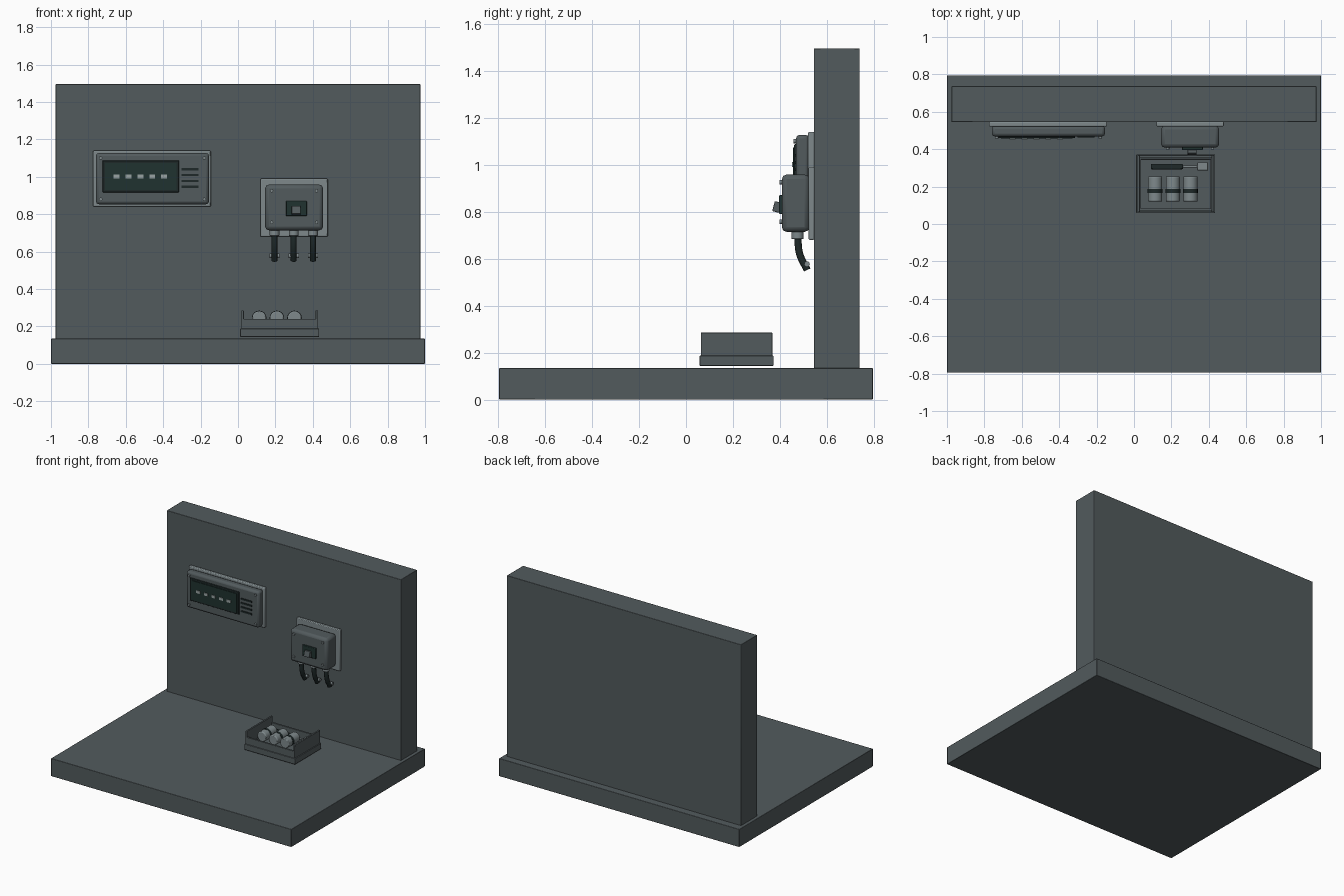
import bpy
from math import radians
from mathutils import Vector

old = bpy.data.objects.get("Cube")
if old:
    bpy.data.objects.remove(old)


def material(name, r, g, b):
    m = bpy.data.materials.new(name)
    m.use_nodes = True
    m.diffuse_color = (r, g, b, 1)
    bsdf = next(n for n in m.node_tree.nodes if n.type == 'BSDF_PRINCIPLED')
    bsdf.inputs["Base Color"].default_value = (r, g, b, 1)
    return m


slate = material("slate grey", 0.085, 0.104, 0.11)
steel = material("light steel", 0.21, 0.25, 0.26)
screen_green = material("dark green glass", 0.014, 0.032, 0.029)
rubber = material("black rubber", 0.013, 0.022, 0.022)
pale = material("pale grey", 0.32, 0.37, 0.37)


def finish(name, mat, bevel=0, segments=2):
    ob = bpy.context.object
    ob.name = name
    ob.data.materials.append(mat)
    if bevel:
        bpy.ops.object.transform_apply(location=False, rotation=False, scale=True)
        mod = ob.modifiers.new("rounded edges", 'BEVEL')
        mod.width = bevel
        mod.segments = segments
    bpy.ops.object.shade_smooth_by_angle(angle=radians(35))
    return ob


def box(name, mat, x, y, z, bevel=0, tilt=0):
    """Box from (low, high) ranges along each axis."""
    lo, hi = Vector((x[0], y[0], z[0])), Vector((x[1], y[1], z[1]))
    bpy.ops.mesh.primitive_cube_add(size=1, location=(lo + hi) / 2, rotation=(tilt, 0, 0))
    bpy.context.object.scale = hi - lo
    return finish(name, mat, bevel)


def rod(name, mat, centre, radius, length, axis='Y', sides=16, bevel=0):
    turn = {'X': (0, radians(90), 0), 'Y': (radians(90), 0, 0), 'Z': (0, 0, 0)}[axis]
    bpy.ops.mesh.primitive_cylinder_add(vertices=sides, radius=radius, depth=length,
                                        location=centre, rotation=turn)
    return finish(name, mat, bevel)


def screws(name, xs, zs, y):
    for x in xs:
        for z in zs:
            rod(name, steel, (x, y, z), 0.009, 0.014, sides=12)


# Floor slab and wall
box("floor_slab", slate, (-1, 1), (-0.795, 0.795), (0, 0.134), 0.003)
box("back_wall", slate, (-0.975, 0.975), (0.545, 0.738), (0.13, 1.495), 0.003)

# Display panel
box("display_backplate", steel, (-0.775, -0.145), (0.52, 0.546), (0.84, 1.14), 0.006)
box("display_body", slate, (-0.76, -0.155), (0.468, 0.525), (0.853, 1.127), 0.016)
box("display_bezel", rubber, (-0.725, -0.315), (0.46, 0.475), (0.917, 1.087), 0.004)
box("display_screen", screen_green, (-0.71, -0.33), (0.456, 0.462), (0.93, 1.073))
for i in range(5):
    x = -0.649 + i * 0.0635
    box("display_digit", pale, (x - 0.016, x + 0.016), (0.452, 0.458), (0.991, 1.011))
for i in range(4):
    z = 0.947 + i * 0.031
    box("display_vent", rubber, (-0.302, -0.21), (0.463, 0.471), (z - 0.006, z + 0.006))
screws("display_screw", (-0.734, -0.18), (0.88, 1.1), 0.465)

# Junction box with a switch
box("junction_backplate", steel, (0.12, 0.48), (0.522, 0.546), (0.68, 0.99), 0.005)
box("junction_body", slate, (0.145, 0.455), (0.408, 0.525), (0.714, 0.958), 0.02)
box("switch_frame", screen_green, (0.256, 0.368), (0.396, 0.412), (0.79, 0.87), 0.004)
box("switch_rocker", slate, (0.287, 0.335), (0.372, 0.402), (0.798, 0.842), 0.003, radians(-15))
screws("junction_screw", (0.18, 0.42), (0.757, 0.925), 0.405)

# Cables with glands and end ferrules
for x in (0.195, 0.298, 0.401):
    rod("cable_gland", steel, (x, 0.475, 0.7), 0.026, 0.034, 'Z', 12, 0.004)
    curve = bpy.data.curves.new("cable", 'CURVE')
    curve.dimensions = '3D'
    curve.bevel_depth = 0.016
    curve.bevel_resolution = 3
    curve.use_fill_caps = True
    spline = curve.splines.new('BEZIER')
    points = [(x, 0.475, 0.7), (x, 0.484, 0.62), (x, 0.516, 0.552)]
    spline.bezier_points.add(len(points) - 1)
    for bp, co in zip(spline.bezier_points, points):
        bp.co = co
        bp.handle_left_type = bp.handle_right_type = 'AUTO'
    curve.materials.append(rubber)
    cable = bpy.data.objects.new("cable", curve)
    bpy.context.collection.objects.link(cable)
    rod("cable_clip", steel, (x, 0.515, 0.577), 0.012, 0.054, 'X', 12)

# Open tool tray
box("tray_floor", slate, (0.02, 0.425), (0.07, 0.36), (0.144, 0.16))
for x in (0.012, 0.408):
    box("tray_side_rim", slate, (x, x + 0.026), (0.058, 0.372), (0.144, 0.188), 0.003)
for x in (0.018, 0.415):
    box("tray_side", slate, (x, x + 0.013), (0.063, 0.368), (0.16, 0.285), 0.002)
for y in (0.058, 0.346):
    box("tray_end_rim", slate, (0.012, 0.434), (y, y + 0.026), (0.144, 0.188), 0.003)
for y in (0.063, 0.355):
    box("tray_end", slate, (0.025, 0.422), (y, y + 0.013), (0.16, 0.24), 0.002)

# Canisters with dark bands
for x in (0.113, 0.208, 0.302):
    rod("canister", steel, (x, 0.187, 0.245), 0.038, 0.135, bevel=0.006)
    rod("canister_band", rubber, (x, 0.176, 0.245), 0.0395, 0.02)

# Hand tool lying in the tray
box("tool_handle", rubber, (0.09, 0.262), (0.292, 0.322), (0.195, 0.225), 0.006)
rod("tool_shaft", steel, (0.3, 0.307, 0.21), 0.006, 0.09, 'X', 12)
box("tool_head", steel, (0.338, 0.396), (0.286, 0.33), (0.19, 0.23), 0.004)
